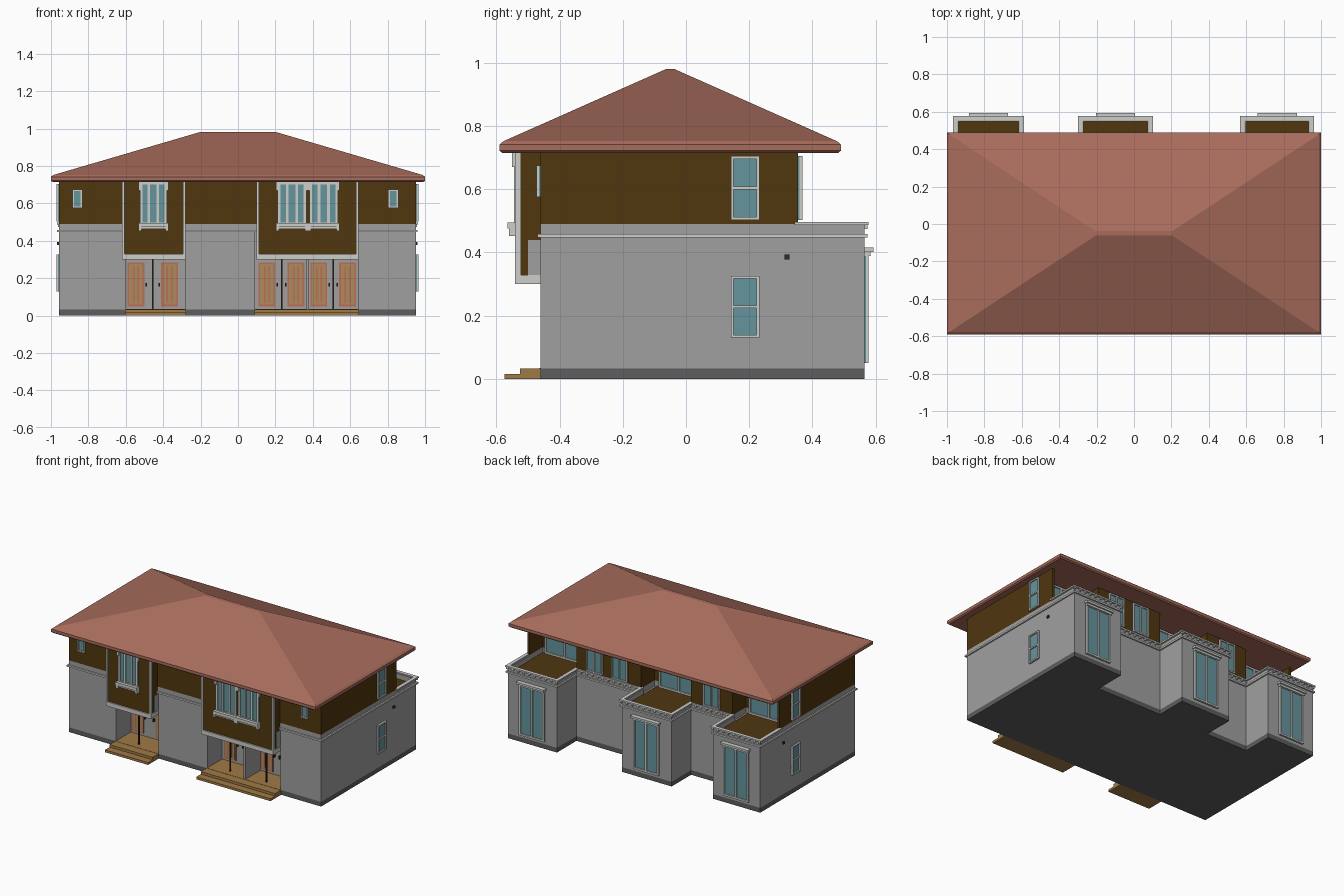
import bpy, bmesh, math

if "Cube" in bpy.data.objects:
    bpy.data.objects.remove(bpy.data.objects["Cube"])

def material(name, r, g, b):
    m = bpy.data.materials.new(name)
    m.diffuse_color = (r, g, b, 1)
    m.use_nodes = True
    m.node_tree.nodes["Principled BSDF"].inputs["Base Color"].default_value = m.diffuse_color
    return m

WALL = material("wall grey", .35, .35, .35)
BASE = material("plinth dark grey", .11, .11, .11)
BROWN = material("upper floor brown", .08, .037, .0045)
TRIM = material("trim light grey", .61, .61, .59)
ROOF = material("roof red", .39, .15, .107)
GLASS = material("window glass", .13, .30, .34)
TAN = material("step tan", .35, .195, .06)
DOOR = material("door salmon", .51, .155, .09)
PANEL = material("door panel tan", .42, .26, .11)
DARK = material("dark metal", .045, .022, .017)

def finish(bm, name, mat):
    bmesh.ops.recalc_face_normals(bm, faces=bm.faces[:])
    me = bpy.data.meshes.new(name)
    bm.to_mesh(me)
    bm.free()
    me.materials.append(mat)
    ob = bpy.data.objects.new(name, me)
    bpy.context.collection.objects.link(ob)
    return ob

def boxes(name, mat, items):
    """One object from boxes given as (x0, x1, y0, y1, z0, z1)."""
    bm = bmesh.new()
    for x0, x1, y0, y1, z0, z1 in items:
        vs = bmesh.ops.create_cube(bm, size=1)["verts"]
        for v in vs:
            v.co = ((x0 + x1) / 2 + v.co.x * (x1 - x0),
                    (y0 + y1) / 2 + v.co.y * (y1 - y0),
                    (z0 + z1) / 2 + v.co.z * (z1 - z0))
    return finish(bm, name, mat)

def prism(name, mat, outline, z0, z1):
    bm = bmesh.new()
    f = bm.faces.new([bm.verts.new((x, y, z0)) for x, y in outline])
    r = bmesh.ops.extrude_face_region(bm, geom=[f])
    for v in r["geom"]:
        if isinstance(v, bmesh.types.BMVert):
            v.co.z = z1
    return finish(bm, name, mat)

def plate(side, p, u0, u1, z0, z1, d0, d1):
    """Box lying on a wall: side F/B/L/R, wall position p, from depth d0 to d1 outward."""
    if side == "F":
        return (u0, u1, p - d1, p - d0, z0, z1)
    if side == "B":
        return (u0, u1, p + d0, p + d1, z0, z1)
    if side == "L":
        return (p - d1, p - d0, u0, u1, z0, z1)
    return (p + d0, p + d1, u0, u1, z0, z1)

def window(name, side, p, u0, u1, z0, z1, cols=1, rows=1, t=.009, d=.013):
    boxes(name + "_glass", GLASS, [plate(side, p, u0, u1, z0, z1, -.004, .005)])
    bars = [(u0, u0 + t, z0, z1), (u1 - t, u1, z0, z1),
            (u0, u1, z0, z0 + t), (u0, u1, z1 - t, z1)]
    for i in range(1, cols):
        c = u0 + (u1 - u0) * i / cols
        bars.append((c - t / 2, c + t / 2, z0, z1))
    for i in range(1, rows):
        c = z0 + (z1 - z0) * i / rows
        bars.append((u0, u1, c - t / 2, c + t / 2))
    boxes(name + "_frame", TRIM, [plate(side, p, *b, -.004, d) for b in bars])

XL, XR, YF, YM, YB = -.957, .951, -.46, .355, .565
BAYS = [(.58, XR), (-.287, .09), (XL, -.60)]        # rear bays, right to left
ENTRIES = [(-.62, -.28), (.10, .645)]               # front overhangs above the doors
YD, YR = -.30, .21                                  # door wall, balcony door wall

# ground floor outlines
back = [(XR, YB), (.58, YB), (.58, YM), (.09, YM), (.09, YB), (-.287, YB),
        (-.287, YM), (-.60, YM), (-.60, YB), (XL, YB)]
footprint = [(XL, YF), (XR, YF)] + back
front = [(XL, YF)]
for a, b in [(-.60, -.28), (.09, .645)]:
    front += [(a, YF), (a, YD), (b, YD), (b, YF)]
front.append((XR, YF))
prism("plinth", BASE, footprint, 0, .032)
prism("ground_floor_walls", WALL, front + back, .032, .45)

# upper floor with balcony recesses
up = [(XL, YF), (XR, YF), (XR, YM)]
for a, b in [(.58, XR - .015), (-.287, .09), (XL + .015, -.60)]:
    up += [(b, YM), (b, YR), (a, YR), (a, YM)]
up.append((XL, YM))
prism("wall_band", WALL, up, .45, .49)
prism("upper_floor_walls", BROWN, up, .49, .722)

# balcony parapets and floors
parapet, floors = [], []
for a, b in BAYS:
    parapet += [(a, a + .018, YM, YB, .45, .49), (b - .018, b, YM, YB, .45, .49),
                (a, b, YB - .018, YB, .45, .49)]
    floors.append((a + .016, b - .016, YR, YB - .016, .446, .455))
boxes("balcony_parapet", WALL, parapet)
boxes("balcony_floor", BROWN, floors)

# string course, parapet cap and small blocks along the wall edges
course, cap, blocks = [], [], []
n = len(footprint)
for i in range(n):
    (ax, ay), (bx, by) = footprint[i], footprint[(i + 1) % n]
    x0, x1, y0, y1 = min(ax, bx), max(ax, bx), min(ay, by), max(ay, by)
    course.append((x0 - .01, x1 + .01, y0 - .01, y1 + .01, .448, .459))
    if y1 < 0:
        continue
    y0 = max(y0, YM)
    cap.append((x0 - .012, x1 + .012, y0 - .012, y1 + .012, .487, .497))
    if x1 - x0 > .1:
        k = round((x1 - x0) / .04)
        for j in range(k + 1):
            x = x0 + (x1 - x0) * j / k
            blocks.append((x - .006, x + .006, y1, y1 + .01, .474, .488))
boxes("string_course", TRIM, course)
boxes("parapet_cap", TRIM, cap)
boxes("parapet_blocks", TRIM, blocks)

# hip roof with thick eaves
bm = bmesh.new()
for e, z in [(.008, .715), (0, .722), (0, .742), (.012, .752)]:
    for x in (-1 + e, 1 - e):
        for y in (-.59 + e, .49 - e):
            bm.verts.new((x, y, z))
for x in (-.205, .205):
    for y in (-.062, -.038):
        bm.verts.new((x, y, .981))
bmesh.ops.convex_hull(bm, input=bm.verts[:])
finish(bm, "hip_roof", ROOF)

# front overhangs with corner trim
for i, (a, b) in enumerate(ENTRIES):
    boxes(f"overhang_{i}", BROWN, [(a + .006, b - .006, -.532, YF + .01, .325, .722)])
    boxes(f"overhang_soffit_{i}", WALL, [(a + .005, b - .002, -.50, YD, .312, .44)])
    boxes(f"overhang_trim_{i}", TRIM,
          [(x, x + .013, -.541, -.522, .30, .718) for x in (a, b - .013)]
          + [(a, b, -.541, YF, .30, .329)])

# overhang windows with bracketed sills
for i, (a, b) in enumerate([(-.525, -.38), (.212, .365), (.382, .535)]):
    window(f"overhang_window_{i}", "F", -.532, a, b, .485, .715, cols=3, t=.014)
    boxes(f"overhang_sill_{i}", TRIM,
          [(a - .008, b + .008, -.565, -.53, .475, .495), (a, b, -.555, -.53, .462, .478)]
          + [(x - .008, x + .008, -.56, -.53, .452, .48) for x in (a, b)]
          + [(x - .008, x + .008, -.55, -.53, .67, .715) for x in (a, b)])

# entrance steps and porch floors
steps = []
for a, b in [(-.603, -.278), (.087, .648)]:
    steps += [(a, b, -.575, -.515, 0, .016), (a, b, -.525, YF, 0, .033),
              (a + .003, b - .003, YF - .005, YD, .028, .0345)]
boxes("entrance_steps", TAN, steps)
boxes("porch_partition", WALL, [(.365, .38, YF, YD, .032, .315)])

# doors: salmon frame, tan panels, salmon strips, dark handles
leaf, infill, strips, handles = [], [], [], []
for c, s in [(-.546, 1), (-.366, -1), (.154, 1), (.31, -1), (.432, 1), (.586, -1)]:
    leaf.append(plate("F", YD, c - .045, c + .045, .05, .285, 0, .006))
    infill.append(plate("F", YD, c - .036, c + .036, .06, .275, 0, .009))
    for o in (-.012, .012):
        strips.append(plate("F", YD, c + o - .004, c + o + .004, .07, .265, 0, .012))
    handles.append(plate("F", YD, c + s * .056 - .004, c + s * .056 + .004, .155, .175, 0, .015))
boxes("door_leaves", DOOR, leaf)
boxes("door_panels", PANEL, infill)
boxes("door_strips", DOOR, strips)
boxes("door_handles", DARK, handles)
boxes("porch_posts", DARK, [(x - .004, x + .004, -.424, -.416, .03, .315)
                            for x in (-.455, .235, .51)])

# small front windows
window("front_window_left", "F", YF, -.886, -.832, .575, .675)
window("front_window_right", "F", YF, .803, .857, .575, .675)

# side windows and wall lamps
for side, p in (("L", XL), ("R", XR)):
    window("upper_side_window_" + side, side, p, .142, .232, .503, .705, rows=2)
    window("lower_side_window_" + side, side, p, .142, .232, .13, .326, rows=2)
    boxes("wall_lamp_" + side, DARK, [plate(side, p, .311, .327, .378, .393, 0, .01)])

# rear bay doors with hoods, and balcony doors above
for i, (a, b) in enumerate(BAYS):
    c = (a + b) / 2
    window(f"bay_door_{i}", "B", YB, c - .095, c + .095, .05, .405, cols=2, t=.012)
    boxes(f"bay_hood_{i}", TRIM, [(c - .105, c + .105, YB, .594, .402, .416),
                                  (c - .098, c + .098, YB, .584, .388, .404)])
    window(f"balcony_door_{i}", "B", YR, c - .15, c + .15, .458, .705, cols=2, t=.012)

# upper rear windows
for i, c in enumerate((.44, .25, -.444)):
    window(f"rear_window_{i}", "B", YM, c - .06, c + .06, .503, .705, cols=2)
